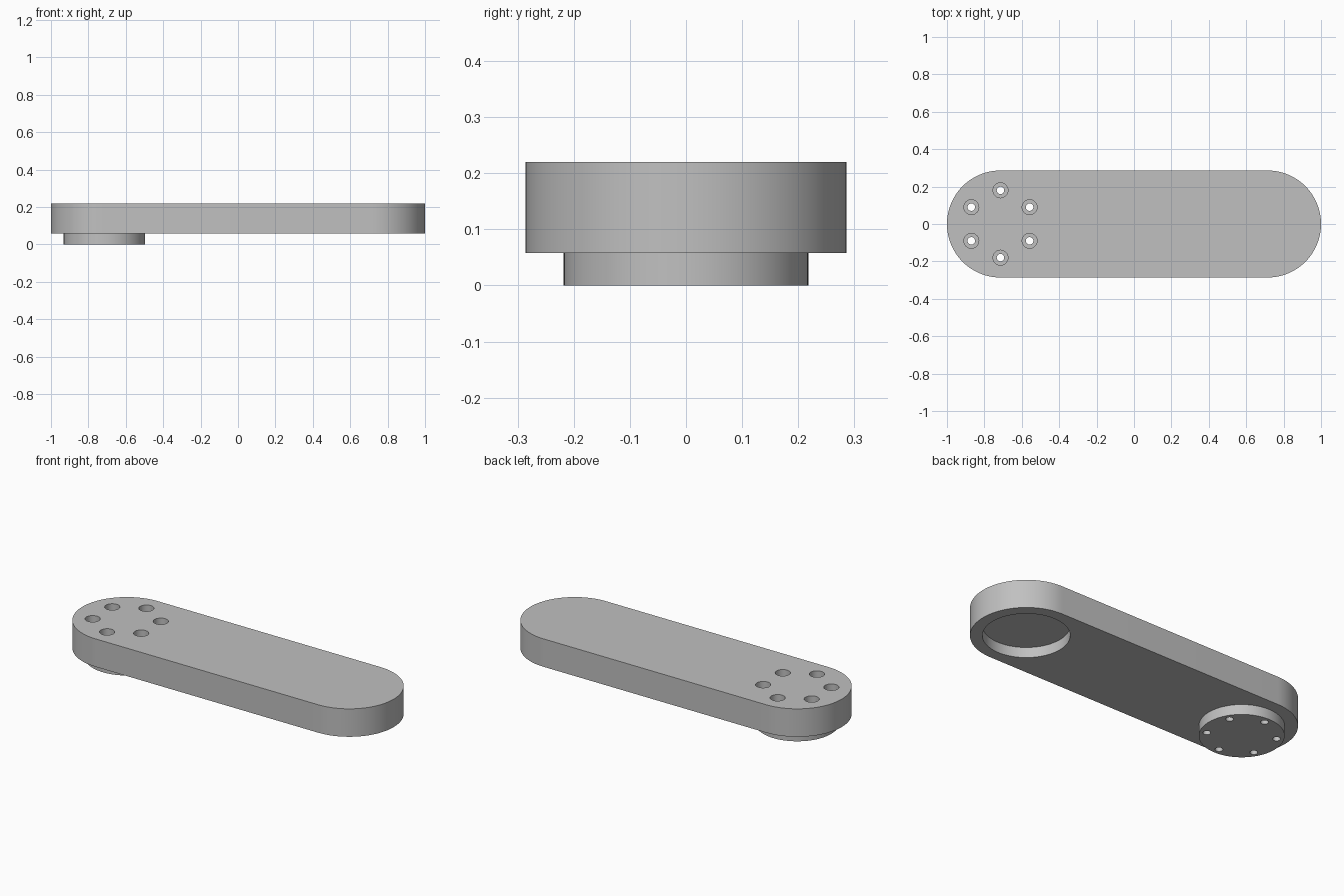
import bpy, bmesh
from math import cos, sin, pi, radians

default = bpy.data.objects.get("Cube")
if default:
    bpy.data.objects.remove(default, do_unlink=True)

HALF_WIDTH = 0.286
END_X = 1 - HALF_WIDTH
PLATE_Z, TOP_Z = 0.058, 0.22
BOSS_R, RECESS_R = 0.218, 0.223
BOLT_CIRCLE_R = 0.18

grey = bpy.data.materials.new("plain grey")
grey.use_nodes = True
colour = (0.53, 0.53, 0.53, 1)
grey.diffuse_color = colour
grey.node_tree.nodes["Principled BSDF"].inputs["Base Color"].default_value = colour


def arc(cx, cy, r, start, sweep, steps):
    return [(cx + r * cos(start + sweep * i / steps),
             cy + r * sin(start + sweep * i / steps)) for i in range(steps + 1)]


def circle(cx, cy, r, steps):
    return arc(cx, cy, r, 0, 2 * pi, steps)[:-1]


def prism(name, outlines, z0, z1):
    """Extrude closed outlines from z0 to z1 into one object."""
    bm = bmesh.new()
    for outline in outlines:
        base = bm.faces.new([bm.verts.new((x, y, z0)) for x, y in outline])
        top = bmesh.ops.extrude_face_region(bm, geom=[base])["geom"]
        verts = [g for g in top if isinstance(g, bmesh.types.BMVert)]
        bmesh.ops.translate(bm, verts=verts, vec=(0, 0, z1 - z0))
    bmesh.ops.recalc_face_normals(bm, faces=bm.faces)
    mesh = bpy.data.meshes.new(name)
    bm.to_mesh(mesh)
    bm.free()
    mesh.materials.append(grey)
    obj = bpy.data.objects.new(name, mesh)
    bpy.context.collection.objects.link(obj)
    return obj


def combine(target, other, operation):
    """Apply a boolean and discard the second solid."""
    mod = target.modifiers.new(other.name, "BOOLEAN")
    mod.operation, mod.object, mod.solver = operation, other, "EXACT"
    bpy.context.view_layer.objects.active = target
    bpy.ops.object.modifier_apply(modifier=mod.name)
    bpy.data.objects.remove(other, do_unlink=True)


# Arm plate with rounded ends
stadium = (arc(END_X, 0, HALF_WIDTH, -pi / 2, pi, 48)
           + arc(-END_X, 0, HALF_WIDTH, pi / 2, pi, 48))
arm = prism("link_arm", [stadium], PLATE_Z, TOP_Z)

# Round boss under one end, matching recess under the other
combine(arm, prism("boss", [circle(-END_X, 0, BOSS_R, 96)], 0, PLATE_Z + 0.03), "UNION")
combine(arm, prism("recess", [circle(END_X, 0, RECESS_R, 96)], 0, PLATE_Z + 0.059), "DIFFERENCE")

# Six counterbored bolt holes
centres = [(-END_X + BOLT_CIRCLE_R * cos(a), BOLT_CIRCLE_R * sin(a))
           for a in (radians(30 + 60 * i) for i in range(6))]
combine(arm, prism("bolt_holes", [circle(x, y, 0.02, 32) for x, y in centres], -0.1, 0.3), "DIFFERENCE")
combine(arm, prism("counterbores", [circle(x, y, 0.04, 32) for x, y in centres], 0.12, 0.3), "DIFFERENCE")

# Smooth walls, crisp edges
bpy.ops.object.select_all(action="DESELECT")
arm.select_set(True)
bpy.context.view_layer.objects.active = arm
bpy.ops.object.shade_smooth_by_angle(angle=radians(30))
